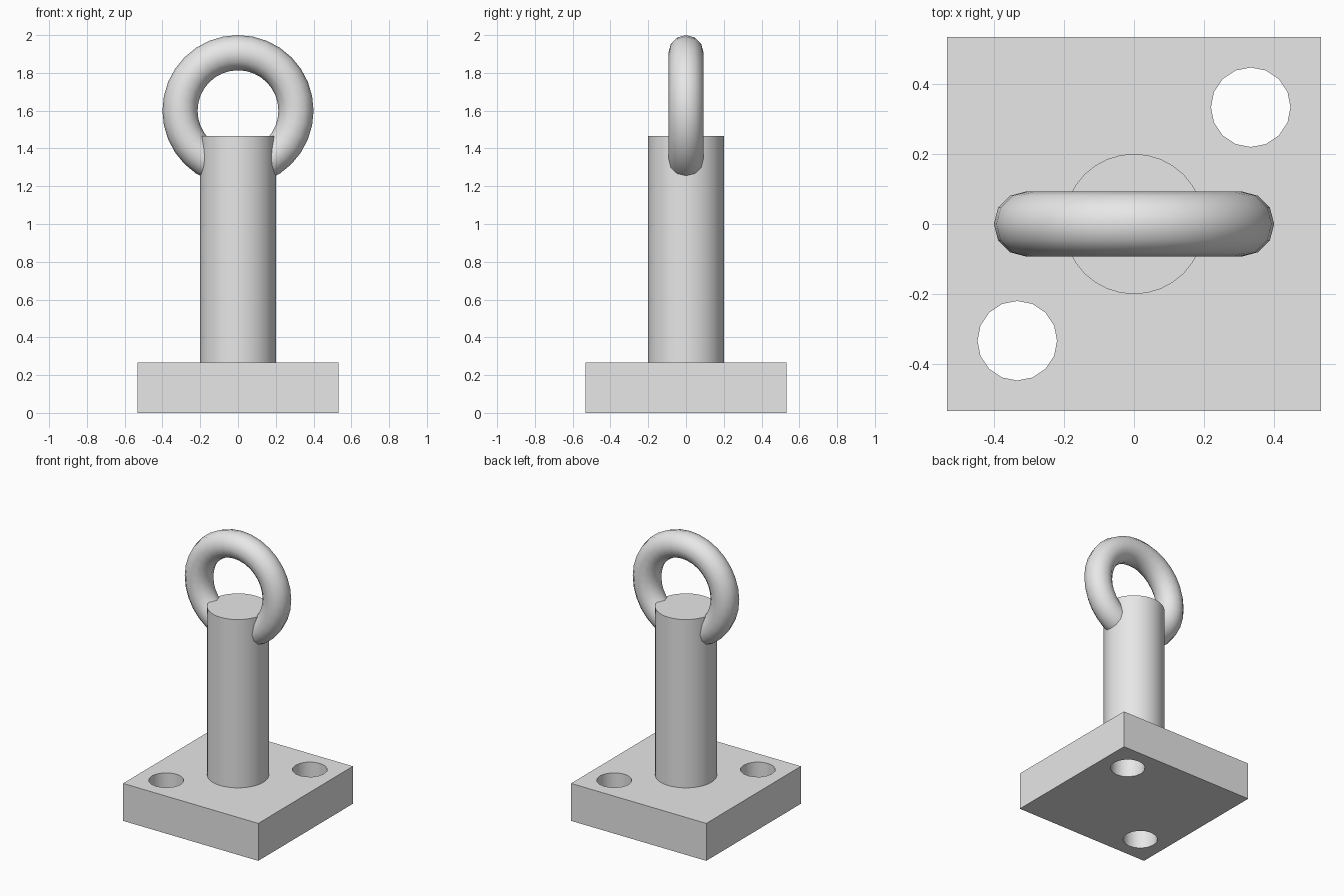
import bpy
import math

cube = bpy.data.objects.get("Cube")
if cube:
    bpy.data.objects.remove(cube, do_unlink=True)

grey = bpy.data.materials.new("light_grey_metal")
grey.use_nodes = True
colour = (0.8, 0.8, 0.8, 1)
grey.diffuse_color = colour
grey.node_tree.nodes["Principled BSDF"].inputs["Base Color"].default_value = colour

BASE_HALF, BASE_TOP = 0.533, 0.267
POST_TOP = 1.467
HOLE_OFFSET = 0.333


def finish(name, smooth=True):
    obj = bpy.context.object
    obj.name = name
    obj.data.materials.append(grey)
    if smooth:
        bpy.ops.object.shade_smooth_by_angle(angle=math.radians(35))
    return obj


def cylinder(name, sides, radius, bottom, top, x=0, y=0):
    bpy.ops.mesh.primitive_cylinder_add(
        vertices=sides, radius=radius, depth=top - bottom,
        location=(x, y, (bottom + top) / 2))
    return finish(name)


# Square mounting plate
bpy.ops.mesh.primitive_cube_add(size=1, location=(0, 0, BASE_TOP / 2))
bpy.context.object.scale = (2 * BASE_HALF, 2 * BASE_HALF, BASE_TOP)
bpy.ops.object.transform_apply(location=False, rotation=False, scale=True)
plate = finish("mounting_plate", smooth=False)

# Two bolt holes on one diagonal
for side, label in ((1, "back"), (-1, "front")):
    cutter = cylinder(label + "_bolt_hole_cutter", 16, 0.1135, -0.1, BASE_TOP + 0.1,
                      side * HOLE_OFFSET, side * HOLE_OFFSET)
    cut = plate.modifiers.new(label + "_bolt_hole", 'BOOLEAN')
    cut.object = cutter
    cut.operation = 'DIFFERENCE'
    cut.solver = 'EXACT'
    bpy.context.view_layer.objects.active = plate
    bpy.ops.object.modifier_apply(modifier=cut.name)
    bpy.data.objects.remove(cutter, do_unlink=True)

bpy.ops.object.select_all(action='DESELECT')
plate.select_set(True)
bpy.context.view_layer.objects.active = plate
bpy.ops.object.shade_smooth_by_angle(angle=math.radians(35))

# Upright post
cylinder("post", 32, 0.2, BASE_TOP, POST_TOP)

# Lifting ring set into the top of the post
bpy.ops.mesh.primitive_torus_add(
    major_segments=32, minor_segments=12, major_radius=0.307, minor_radius=0.093,
    location=(0, 0, 1.6), rotation=(math.pi / 2, 0, 0))
finish("lifting_ring")
